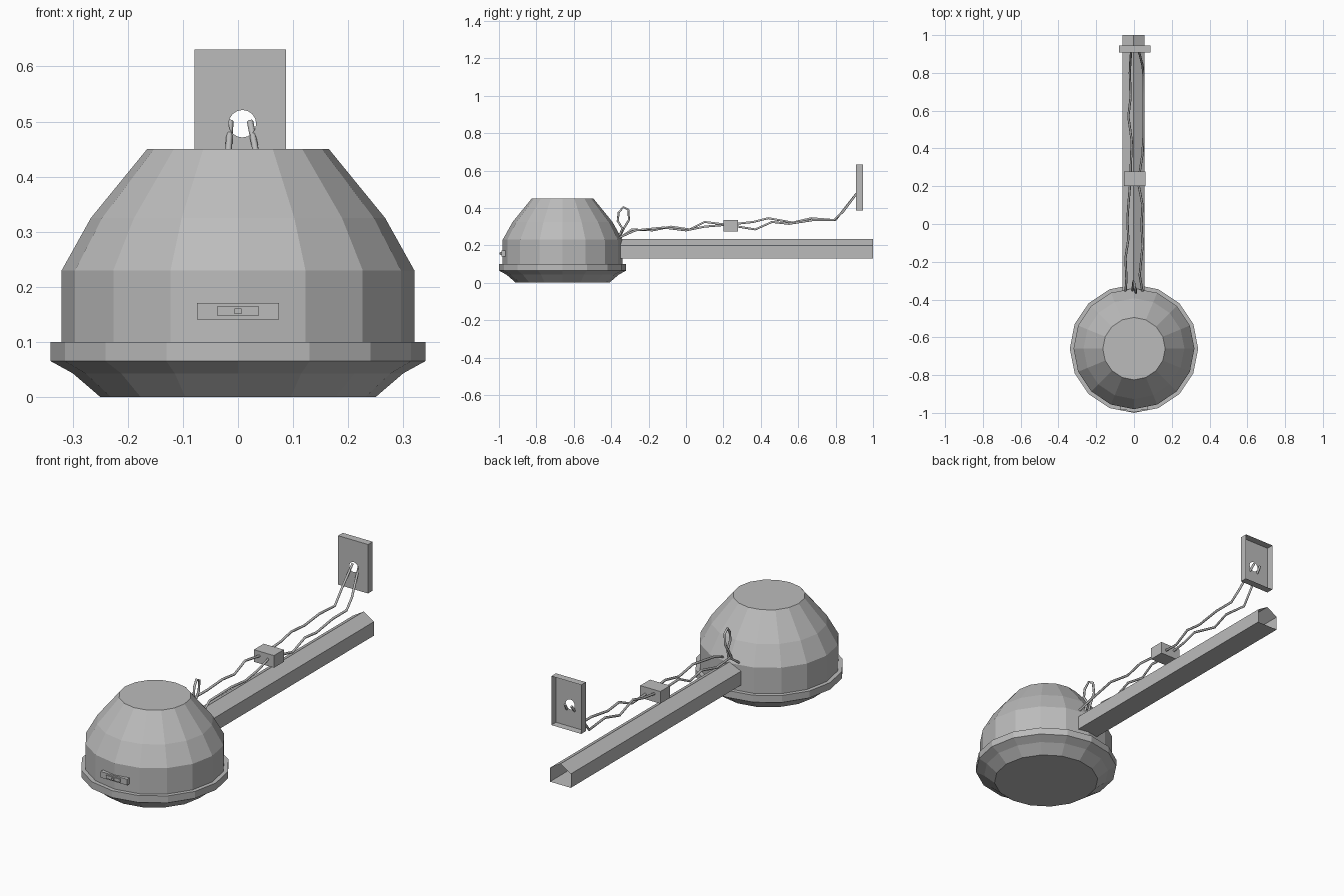
import bpy, bmesh, math
from mathutils import Vector

cube = bpy.data.objects.get("Cube")
if cube:
    bpy.data.objects.remove(cube)

GREY = (0.5, 0.5, 0.5, 1)
mat = bpy.data.materials.new("plain grey")
mat.use_nodes = True
mat.diffuse_color = GREY
mat.node_tree.nodes["Principled BSDF"].inputs["Base Color"].default_value = GREY


def finish(name, bm):
    bmesh.ops.recalc_face_normals(bm, faces=bm.faces)
    mesh = bpy.data.meshes.new(name)
    bm.to_mesh(mesh)
    bm.free()
    mesh.materials.append(mat)
    obj = bpy.data.objects.new(name, mesh)
    bpy.context.collection.objects.link(obj)
    return obj


def loft(name, rings, caps):
    """Skin closed rings of points, optionally capping both ends."""
    bm = bmesh.new()
    loops = [[bm.verts.new(p) for p in ring] for ring in rings]
    for a, b in zip(loops, loops[1:]):
        n = len(a)
        for i in range(n):
            j = (i + 1) % n
            bm.faces.new((a[i], a[j], b[j], b[i]))
    if caps:
        bm.faces.new(loops[0])
        bm.faces.new(loops[-1])
    return finish(name, bm)


def box(name, lo, hi):
    lo, hi = Vector(lo), Vector(hi)
    bm = bmesh.new()
    bmesh.ops.create_cube(bm, size=1)
    for v in bm.verts:
        v.co = (lo + hi) / 2 + v.co * (hi - lo)
    return finish(name, bm)


def wire(name, points, radius=0.006):
    curve = bpy.data.curves.new(name, "CURVE")
    curve.dimensions = "3D"
    curve.bevel_depth = radius
    curve.bevel_resolution = 1
    curve.use_fill_caps = True
    spline = curve.splines.new("POLY")
    spline.points.add(len(points) - 1)
    for p, co in zip(spline.points, points):
        p.co = (*co, 1)
    curve.materials.append(mat)
    obj = bpy.data.objects.new(name, curve)
    bpy.context.collection.objects.link(obj)


# Faceted dome with a rim, turned from one profile
SIDES, HEAD_Y = 16, -0.66
profile = [(0.25, 0), (0.3, 0.043), (0.34, 0.065), (0.34, 0.1), (0.32, 0.1),
           (0.32, 0.23), (0.267, 0.325), (0.165, 0.45)]
turn = [math.tau * i / SIDES for i in range(SIDES)]
loft("dome_housing", [[(r * math.sin(a), HEAD_Y - r * math.cos(a), z) for a in turn]
                      for r, z in profile], True)

# Stepped latch on the front
for name, w, h, front in (("latch_plate", 0.074, 0.015, -0.986),
                          ("latch_bar", 0.038, 0.008, -0.992),
                          ("latch_button", 0.006, 0.005, -0.998)):
    box(name, (-w, front, 0.156 - h), (w, -0.95, 0.156 + h))

# Hollow gabled beam, open at the end
section = [(-0.06, 0.13), (0.056, 0.13), (0.056, 0.2), (-0.002, 0.235), (-0.06, 0.2)]
loft("beam", [[(x, y, z) for x, z in section] for y in (-0.36, 1.0)], False)

# Wall plate: open-backed tray with a round hole
hole, edge = [], []
for a in turn:
    c, s = math.cos(a), math.sin(a)
    m = max(abs(c), abs(s))
    hole.append((0.008 + 0.025 * c, 0.908, 0.496 + 0.025 * s))
    edge.append((0.004 + 0.083 * c / m, 0.908, 0.508 + 0.123 * s / m))
loft("wall_plate", [hole, edge, [(x, 0.945, z) for x, y, z in edge]], False)

# Cable connector
box("connector_box", (-0.052, 0.2, 0.275), (0.06, 0.278, 0.336))

# Crooked cables from the dome through the connector to the plate
wire("right_cable", [(-0.045, -0.36, 0.235), (-0.04, -0.29, 0.285), (-0.045, -0.18, 0.28),
                     (-0.03, -0.08, 0.3), (-0.035, 0.02, 0.285), (-0.03, 0.1, 0.325),
                     (-0.02, 0.22, 0.31), (-0.015, 0.36, 0.325), (-0.012, 0.44, 0.345),
                     (-0.03, 0.57, 0.322), (-0.018, 0.67, 0.345), (-0.022, 0.8, 0.335),
                     (-0.02, 0.85, 0.4), (-0.014, 0.93, 0.5)])
wire("left_cable", [(0.045, -0.36, 0.24), (0.03, -0.27, 0.28), (0.045, -0.12, 0.295),
                    (0.04, 0, 0.28), (0.045, 0.1, 0.3), (0.022, 0.22, 0.31),
                    (0.045, 0.37, 0.285), (0.05, 0.46, 0.325), (0.05, 0.55, 0.315),
                    (0.05, 0.68, 0.335), (0.05, 0.79, 0.335), (0.045, 0.84, 0.38),
                    (0.022, 0.93, 0.5)])

# Small cable loop behind the dome
wire("cable_loop", [(0.012, -0.36, 0.24), (0.008, -0.34, 0.29), (0.01, -0.365, 0.33),
                    (0.008, -0.36, 0.375), (0.004, -0.335, 0.405), (0, -0.308, 0.39),
                    (-0.004, -0.305, 0.335), (-0.006, -0.33, 0.295), (-0.008, -0.36, 0.235)])
